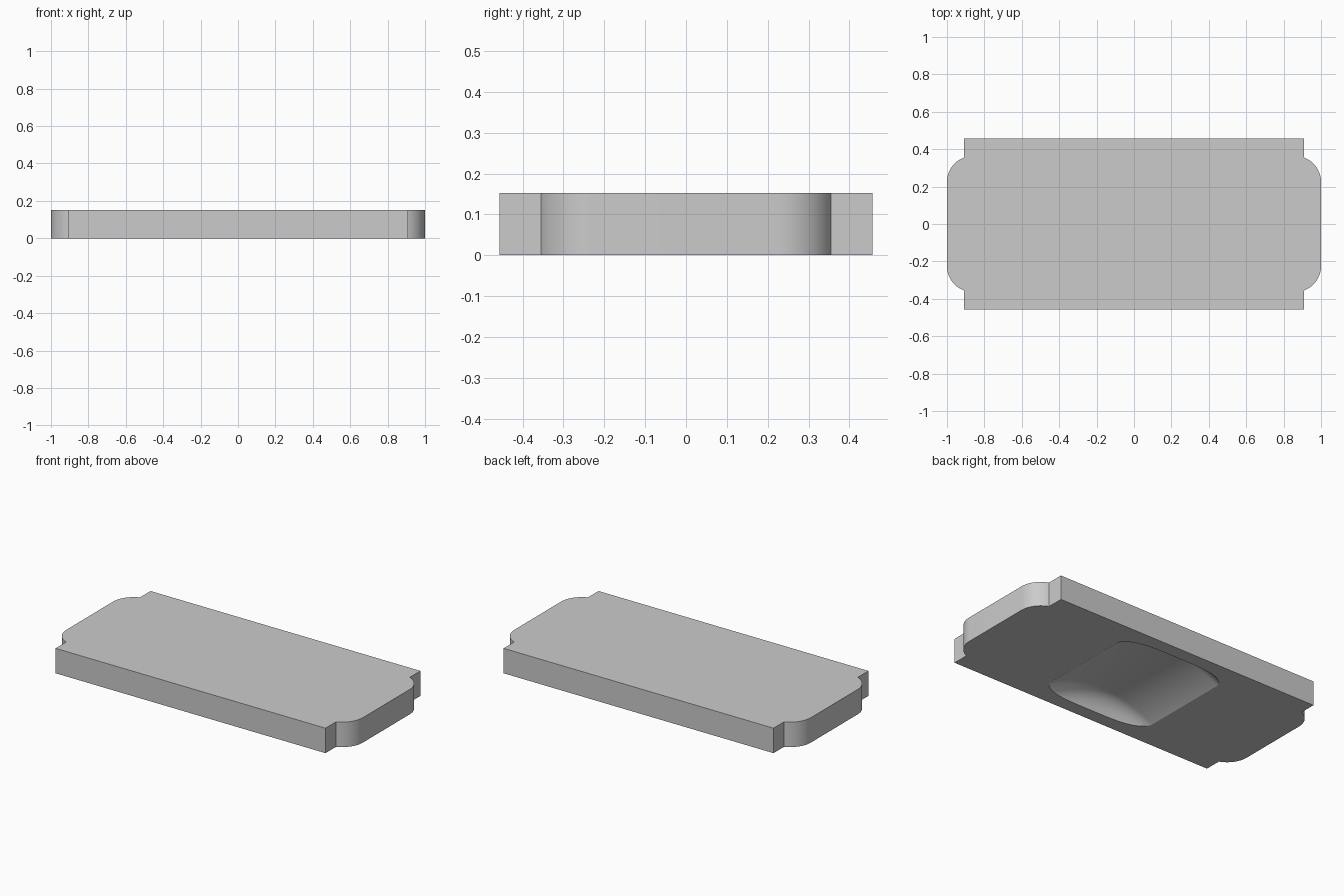
import bpy, bmesh, math
from mathutils import Vector, Matrix

cube = bpy.data.objects.get("Cube")
if cube:
    bpy.data.objects.remove(cube, do_unlink=True)

HEIGHT = 0.152
grey = bpy.data.materials.new("light grey")
grey.use_nodes = True
grey.diffuse_color = (0.6, 0.6, 0.6, 1)
grey.node_tree.nodes["Principled BSDF"].inputs["Base Color"].default_value = (0.6, 0.6, 0.6, 1)


def make_object(name, bm):
    bmesh.ops.recalc_face_normals(bm, faces=bm.faces)
    mesh = bpy.data.meshes.new(name)
    bm.to_mesh(mesh)
    bm.free()
    mesh.materials.append(grey)
    obj = bpy.data.objects.new(name, mesh)
    bpy.context.collection.objects.link(obj)
    return obj


def arc(cx, cy, radius, start, end, steps):
    angles = [start + (end - start) * i / steps for i in range(steps + 1)]
    return [(cx + radius * math.cos(a), cy + radius * math.sin(a)) for a in angles]


# Plate outline: one quarter, mirrored into a slab with rounded end tabs
body_x, body_y, tab_y, corner = 0.91, 0.457, 0.355, 0.14
lean = math.acos((body_x - 1 + corner) / corner)
quarter = arc(1 - corner, tab_y - corner * math.sin(lean), corner, 0, lean, 16)
quarter += [(body_x, body_y)]
half = quarter + [(-x, y) for x, y in reversed(quarter)]
outline = half + [(-x, -y) for x, y in half]

bm = bmesh.new()
base = bm.faces.new([bm.verts.new((x, y, 0)) for x, y in outline])
top = bmesh.ops.extrude_face_region(bm, geom=[base])["geom"]
bmesh.ops.translate(bm, vec=(0, 0, HEIGHT),
                    verts=[v for v in top if isinstance(v, bmesh.types.BMVert)])
plate = make_object("plate", bm)

# Underside scoop: a filleted drum turned about an axis below the plate
scoop_x, scoop_y, depth = 0.365, 0.275, 0.1
axis = (scoop_x ** 2 - depth ** 2) / (2 * depth)
side = arc(scoop_y, axis, depth, 0, math.pi / 2, 14)
profile = [(scoop_y + depth, 0)] + side
profile += [(-y, r) for y, r in reversed(profile)]

bm = bmesh.new()
verts = [bm.verts.new((0, y, r - axis)) for y, r in profile]
edges = [bm.edges.new(pair) for pair in zip(verts, verts[1:])]
bmesh.ops.spin(bm, geom=verts + edges, cent=(0, 0, -axis), axis=(0, 1, 0),
               angle=math.tau, steps=160, use_duplicate=False)
bmesh.ops.remove_doubles(bm, verts=bm.verts, dist=0.0001)
cutter = make_object("scoop_cutter", bm)
cutter.hide_render = True

# Cut the scoop, then smooth the curved walls
cut = plate.modifiers.new("scoop", "BOOLEAN")
cut.operation = "DIFFERENCE"
cut.solver = "EXACT"
cut.object = cutter
bpy.ops.object.select_all(action="DESELECT")
plate.select_set(True)
bpy.context.view_layer.objects.active = plate
bpy.ops.object.modifier_apply(modifier=cut.name)
bpy.data.objects.remove(cutter, do_unlink=True)
bpy.ops.object.shade_smooth_by_angle(angle=math.radians(18))
